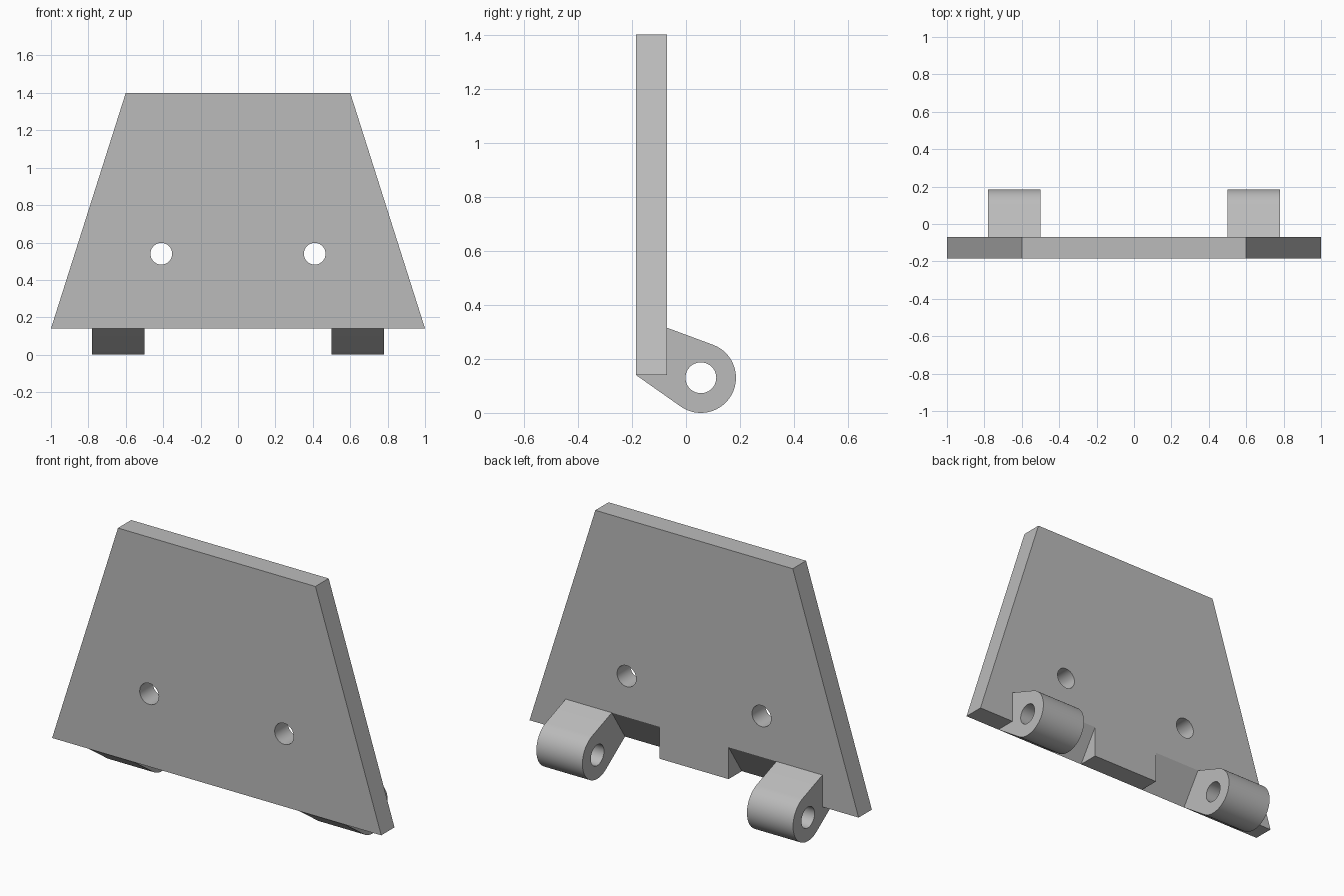
import bpy, bmesh
from math import atan2, acos, cos, sin, pi, hypot
from mathutils import Vector

cube = bpy.data.objects.get("Cube")
if cube:
    bpy.data.objects.remove(cube, do_unlink=True)

FRONT, BACK = -0.185, -0.07       # plate faces in y
BASE, TOP, SEAT = 0.14, 1.40, 0.315
PIN_Y, PIN_Z, PIN_R, LUG_R = 0.055, 0.13, 0.057, 0.13
LUG_IN, LUG_OUT, BLOCK = 0.50, 0.78, 0.21

grey = bpy.data.materials.new("light grey")
grey.use_nodes = True
colour = (0.5, 0.5, 0.5, 1)
grey.diffuse_color = colour
grey.node_tree.nodes["Principled BSDF"].inputs["Base Color"].default_value = colour


def prism(name, points, offset):
    """Extrude a flat outline along an offset vector."""
    bm = bmesh.new()
    face = bm.faces.new([bm.verts.new(p) for p in points])
    new = bmesh.ops.extrude_face_region(bm, geom=[face])["geom"]
    bmesh.ops.translate(bm, vec=Vector(offset),
                        verts=[v for v in new if isinstance(v, bmesh.types.BMVert)])
    bmesh.ops.recalc_face_normals(bm, faces=bm.faces)
    mesh = bpy.data.meshes.new(name)
    bm.to_mesh(mesh)
    bm.free()
    mesh.materials.append(grey)
    obj = bpy.data.objects.new(name, mesh)
    bpy.context.collection.objects.link(obj)
    return obj


def circle(radius, count=48):
    return [(radius * cos(2 * pi * i / count), radius * sin(2 * pi * i / count))
            for i in range(count)]


def cut(obj, cutters):
    """Subtract the cutters, then remove them."""
    bpy.context.view_layer.objects.active = obj
    for c in cutters:
        mod = obj.modifiers.new("cut", "BOOLEAN")
        mod.operation, mod.solver, mod.object = "DIFFERENCE", "EXACT", c
        bpy.ops.object.modifier_apply(modifier=mod.name)
        bpy.data.objects.remove(c, do_unlink=True)


def smooth(obj):
    bpy.ops.object.select_all(action="DESELECT")
    obj.select_set(True)
    bpy.context.view_layer.objects.active = obj
    bpy.ops.object.shade_smooth_by_angle(angle=pi / 6)


def tangent_angle(y, z, side):
    """Angle on the lug circle where a line from (y, z) touches it."""
    dy, dz = y - PIN_Y, z - PIN_Z
    return atan2(dz, dy) + side * acos(LUG_R / hypot(dy, dz))


# Tapered plate with two screw holes and chamfered pockets at the lower back edge
plate = prism("plate", [(-1, FRONT, BASE), (1, FRONT, BASE),
                        (0.6, FRONT, TOP), (-0.6, FRONT, TOP)], (0, BACK - FRONT, 0))
cutters = []
for side in (-1, 1):
    cutters.append(prism("screw_hole_cutter",
                         [(side * 0.41 + x, FRONT - 0.1, 0.54 + z) for x, z in circle(0.058)],
                         (0, 0.4, 0)))
    # The cutter follows the pocket slope and overshoots the plate
    dy, dz = (BACK - FRONT) * 0.5, (SEAT - BASE) * 0.5
    wedge = [(FRONT, BASE), (BACK + dy, SEAT + dz), (BACK + dy, BASE - dz), (FRONT, BASE - dz)]
    cutters.append(prism("pocket_cutter", [(side * BLOCK, y, z) for y, z in wedge],
                         (side * (LUG_OUT - BLOCK), 0, 0)))
cut(plate, cutters)
smooth(plate)

# Hinge lugs: rounded ends tangent to the straight flanks
start = tangent_angle(FRONT, BASE, 1) - 2 * pi
end = tangent_angle(BACK, SEAT, -1)
while start > end:
    start -= 2 * pi
while end - start > 2 * pi:
    start += 2 * pi
STEPS = 32
outline = [(FRONT, BASE)]
for i in range(STEPS + 1):
    a = start + (end - start) * i / STEPS
    outline.append((PIN_Y + LUG_R * cos(a), PIN_Z + LUG_R * sin(a)))
outline.append((BACK, SEAT))
for side, label in ((-1, "right"), (1, "left")):
    lug = prism(label + "_hinge_lug", [(side * LUG_IN, y, z) for y, z in outline],
                (side * (LUG_OUT - LUG_IN), 0, 0))
    bore = prism("bore_cutter",
                 [(side * (LUG_IN - 0.1), PIN_Y + y, PIN_Z + z) for y, z in circle(PIN_R)],
                 (side * (LUG_OUT - LUG_IN + 0.2), 0, 0))
    cut(lug, [bore])
    smooth(lug)
